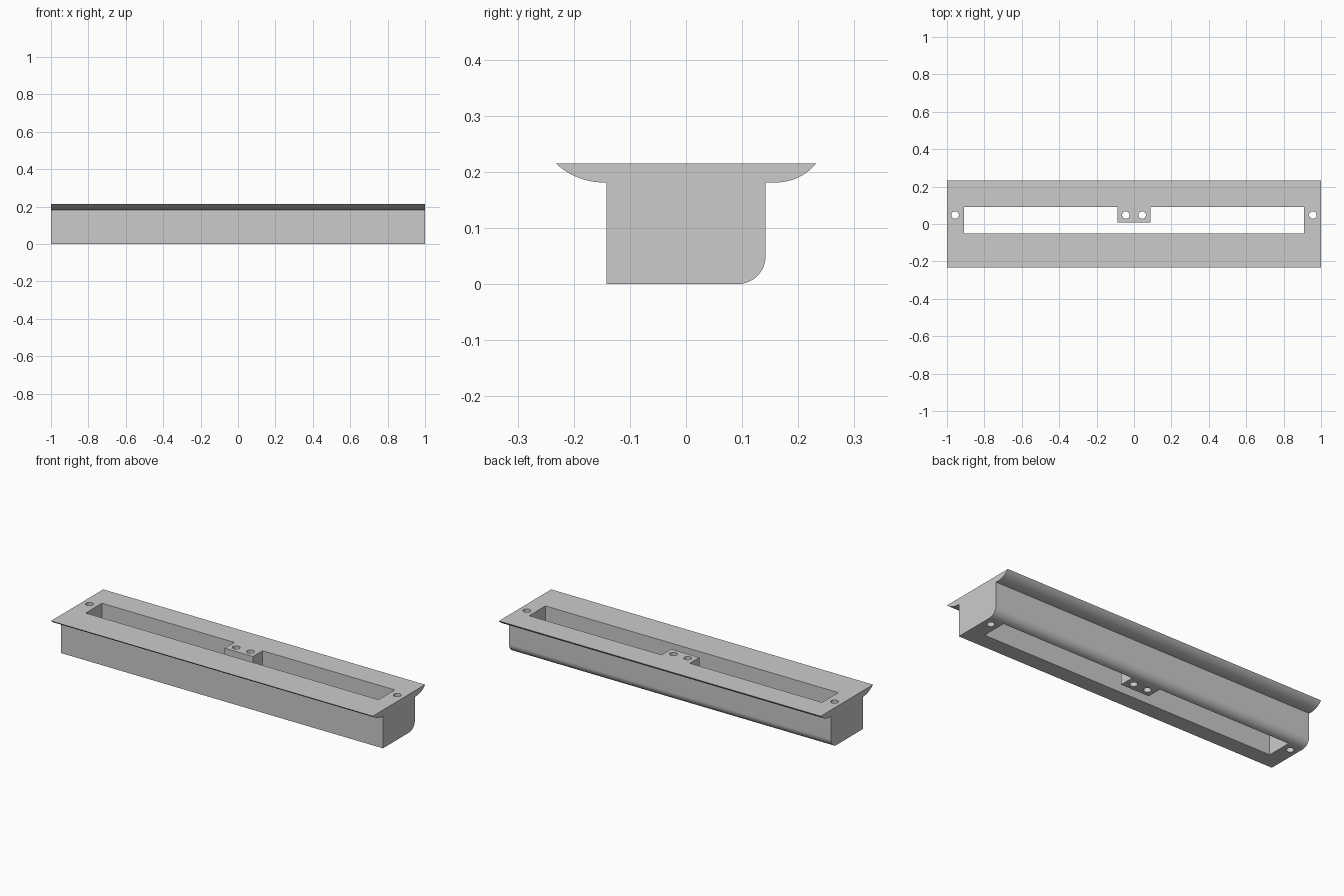
import bpy, bmesh, math
from mathutils import Matrix, Vector

cube = bpy.data.objects.get("Cube")
if cube:
    bpy.data.objects.remove(cube, do_unlink=True)

TOP, LIP, HALF, FLANGE = 0.215, 0.181, 0.142, 0.232

grey = bpy.data.materials.new("plain grey")
grey.use_nodes = True
colour = (0.6, 0.6, 0.6, 1)
grey.diffuse_color = colour
grey.node_tree.nodes["Principled BSDF"].inputs["Base Color"].default_value = colour


def prism(name, points, direction):
    """Extrude a closed outline into a solid."""
    bm = bmesh.new()
    face = bm.faces.new([bm.verts.new(p) for p in points])
    grown = bmesh.ops.extrude_face_region(bm, geom=[face])["geom"]
    moved = [v for v in grown if isinstance(v, bmesh.types.BMVert)]
    bmesh.ops.translate(bm, verts=moved, vec=Vector(direction))
    bmesh.ops.recalc_face_normals(bm, faces=bm.faces)
    mesh = bpy.data.meshes.new(name)
    bm.to_mesh(mesh)
    bm.free()
    obj = bpy.data.objects.new(name, mesh)
    bpy.context.collection.objects.link(obj)
    mesh.materials.append(grey)
    return obj


def arc(cy, cz, r, start, end, steps=16):
    return [(cy + r * math.cos(start + (end - start) * i / steps),
             cz + r * math.sin(start + (end - start) * i / steps))
            for i in range(steps + 1)]


def lip_arc(tangent_y):
    """Underside curve of a flange, from its flat start to its sharp rim."""
    dx, dz = FLANGE - tangent_y, TOP - LIP
    r = (dx * dx + dz * dz) / (2 * dz)
    down = -math.pi / 2
    return arc(tangent_y, LIP + r, r, down, down + math.asin(dx / r))


# Body cross-section: rounded back bottom corner, curved flange on each side
corner = 0.05
front_lip = [(-y, z) for y, z in reversed(lip_arc(0.146))]
profile = ([(-HALF, 0)]
           + arc(HALF - corner, corner, corner, -math.pi / 2, 0)
           + [(HALF, LIP)] + lip_arc(0.16)
           + front_lip + [(-HALF, LIP)])
body = prism("trough_body", [(-1, y, z) for y, z in profile], (2, 0, 0))

# Long opening, notched around the middle mounting tab
slot = [(-0.91, -0.052), (0.91, -0.052), (0.91, 0.092), (0.088, 0.092),
        (0.088, 0.007), (-0.088, 0.007), (-0.088, 0.092), (-0.91, 0.092)]
cutters = [prism("slot_cutter", [(x, y, -0.1) for x, y in slot], (0, 0, 0.5))]

# Screw holes in the ends and the tab
for x in (-0.956, -0.044, 0.044, 0.956):
    ring = arc(x, 0.048, 0.02, 0, 2 * math.pi, 32)[:-1]
    cutters.append(prism("screw_hole_cutter", [(a, b, -0.1) for a, b in ring], (0, 0, 0.5)))

for cutter in cutters:
    cut = body.modifiers.new(cutter.name, "BOOLEAN")
    cut.operation, cut.solver, cut.object = "DIFFERENCE", "EXACT", cutter

bpy.ops.object.select_all(action="DESELECT")
bpy.context.view_layer.objects.active = body
body.select_set(True)
for name in [m.name for m in body.modifiers]:
    bpy.ops.object.modifier_apply(modifier=name)
for cutter in cutters:
    bpy.data.objects.remove(cutter, do_unlink=True)
bpy.ops.object.shade_smooth_by_angle(angle=math.radians(30))
